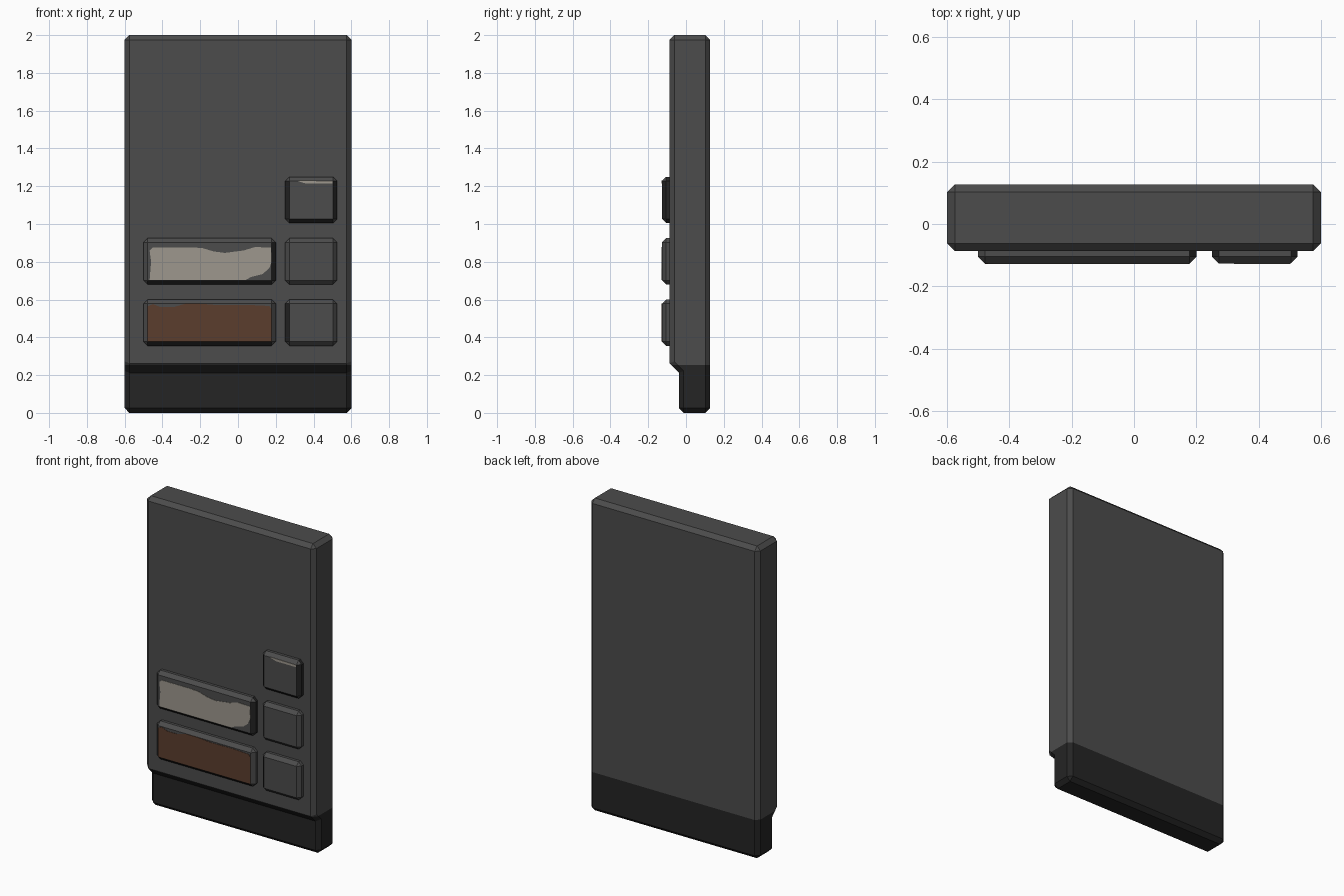
import bpy, bmesh
from mathutils import Vector

if "Cube" in bpy.data.objects:
    bpy.data.objects.remove(bpy.data.objects["Cube"])


def material(name, rgb):
    m = bpy.data.materials.new(name)
    m.diffuse_color = (*rgb, 1)
    m.use_nodes = True
    m.node_tree.nodes["Principled BSDF"].inputs["Base Color"].default_value = m.diffuse_color
    return m


GREY = material("charcoal grey", (0.072, 0.072, 0.072))
BLACK = material("soft black", (0.018, 0.018, 0.018))
BROWN = material("rust brown", (0.105, 0.047, 0.027))
CREAM = material("faded cream", (0.337, 0.312, 0.268))
FACE_Y, BUTTON_Y, CUT = -0.087, -0.127, 0.025


def finish(bm, name, mats):
    bmesh.ops.recalc_face_normals(bm, faces=bm.faces)
    me = bpy.data.meshes.new(name)
    bm.to_mesh(me)
    bm.free()
    for m in mats:
        me.materials.append(m)
    ob = bpy.data.objects.new(name, me)
    bpy.context.collection.objects.link(ob)
    return ob


def prism(points, offset):
    """Extrude a closed outline along an offset vector."""
    bm = bmesh.new()
    face = bm.faces.new([bm.verts.new(p) for p in points])
    ext = bmesh.ops.extrude_face_region(bm, geom=[face])
    bmesh.ops.translate(bm, vec=offset,
                        verts=[g for g in ext["geom"] if isinstance(g, bmesh.types.BMVert)])
    bmesh.ops.recalc_face_normals(bm, faces=bm.faces)
    return bm


def chamfer(bm, edges, width):
    bmesh.ops.bevel(bm, geom=edges, offset=width, segments=1, profile=0.5,
                    affect='EDGES', clamp_overlap=True)


# Slab with a recessed dark foot, one side profile pulled across the width
profile = [(-0.037, 0), (0.127, 0), (0.127, 2), (FACE_Y, 2), (FACE_Y, 0.262), (-0.037, 0.212)]
bm = prism([(-0.6, y, z) for y, z in profile], Vector((1.2, 0, 0)))


def outer_edge(e):
    a, b = (v.co for v in e.verts)
    across = abs(a.x - b.x) > 1
    return not across or a.z < 0.01 or a.z > 1.99


chamfer(bm, [e for e in bm.edges if outer_edge(e)], CUT)
bmesh.ops.bisect_plane(bm, geom=bm.verts[:] + bm.edges[:] + bm.faces[:],
                       plane_co=(0, 0, 0.254), plane_no=(0, 0, 1))
for f in bm.faces:
    f.material_index = 1 if f.calc_center_median().z < 0.254 else 0
finish(bm, "wall_slab", [GREY, BLACK])


# Raised chamfered buttons; listed sides are worn black
def button(name, x0, x1, z0, z1, worn):
    corners = [(x0, z0), (x1, z0), (x1, z1), (x0, z1)]
    bm = prism([(x, BUTTON_Y, z) for x, z in corners], Vector((0, 0.05, 0)))
    back = BUTTON_Y + 0.049
    chamfer(bm, [e for e in bm.edges if not all(v.co.y > back for v in e.verts)], 0.022)
    bm.normal_update()
    for f in bm.faces:
        n = f.normal
        dark = (("bottom" in worn and n.z < -0.6) or ("right" in worn and n.x > 0.6)
                or ("left" in worn and n.x < -0.6))
        f.material_index = 1 if dark else 0
    finish(bm, name, [GREY, BLACK])


button("lower_wide_button", -0.5, 0.2, 0.355, 0.6, ["bottom"])
button("upper_wide_button", -0.5, 0.2, 0.68, 0.925, ["bottom", "right"])
button("lower_square_button", 0.25, 0.525, 0.355, 0.6, ["left"])
button("middle_square_button", 0.25, 0.525, 0.68, 0.925, [])
button("top_square_button", 0.25, 0.525, 1.005, 1.25, ["bottom", "right", "left"])


# Thin painted patches on the button fronts
def patch(name, outline, mat):
    bm = prism([(x, BUTTON_Y - 0.002, z) for x, z in outline], Vector((0, 0.003, 0)))
    finish(bm, name, [mat])


patch("brown_patch", [(-0.478, 0.378), (0.178, 0.378), (0.178, 0.55), (0.165, 0.566),
                      (0.05, 0.572), (-0.1, 0.57), (-0.2, 0.578), (-0.28, 0.578),
                      (-0.34, 0.56), (-0.41, 0.56), (-0.45, 0.576), (-0.478, 0.565)], BROWN)
patch("cream_patch", [(-0.468, 0.703), (0.04, 0.703), (0.07, 0.72), (0.13, 0.735),
                      (0.165, 0.765), (0.178, 0.8), (0.175, 0.875), (0.09, 0.878),
                      (0.03, 0.86), (-0.07, 0.847), (-0.13, 0.855), (-0.19, 0.873),
                      (-0.25, 0.876), (-0.45, 0.876), (-0.468, 0.86), (-0.46, 0.8)], CREAM)
patch("cream_sliver", [(0.32, 1.226), (0.36, 1.214), (0.5, 1.214), (0.5, 1.228),
                       (0.32, 1.23)], CREAM)
